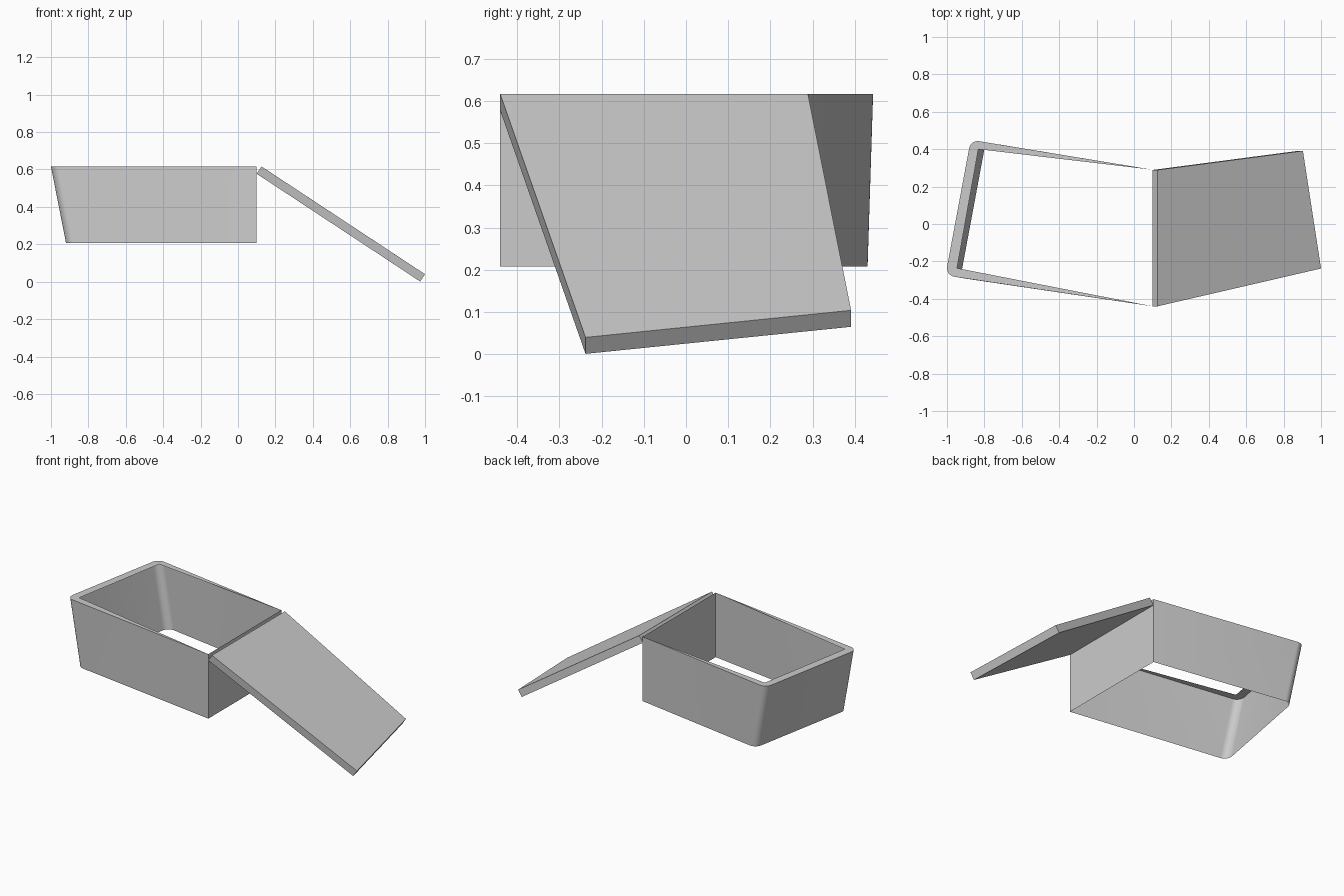
import bpy, bmesh, math
from mathutils import Vector

if "Cube" in bpy.data.objects:
    bpy.data.objects.remove(bpy.data.objects["Cube"], do_unlink=True)

grey = bpy.data.materials.new("plain grey")
grey.use_nodes = True
grey.diffuse_color = (0.6, 0.6, 0.6, 1)
grey.node_tree.nodes["Principled BSDF"].inputs["Base Color"].default_value = (0.6, 0.6, 0.6, 1)

TOP, BOTTOM, RADIUS, SEGMENTS = 0.616, 0.208, 0.047, 8


def finish(name, bm):
    bmesh.ops.recalc_face_normals(bm, faces=bm.faces)
    mesh = bpy.data.meshes.new(name)
    bm.to_mesh(mesh)
    bm.free()
    mesh.materials.append(grey)
    obj = bpy.data.objects.new(name, mesh)
    bpy.context.collection.objects.link(obj)
    return obj


def fillet(before, corner, after):
    """Points of a rounded corner between two straight sides."""
    p, c, n = Vector(before), Vector(corner), Vector(after)
    u, v = (p - c).normalized(), (n - c).normalized()
    half = u.angle(v) / 2
    centre = c + (u + v).normalized() * RADIUS / math.sin(half)
    reach = RADIUS / math.tan(half)
    a, b = c + u * reach - centre, c + v * reach - centre
    sweep = a.angle(b)
    return [centre + (a * math.sin((1 - t) * sweep) + b * math.sin(t * sweep)) / math.sin(sweep)
            for t in (i / SEGMENTS for i in range(SEGMENTS + 1))]


# Outline with two sharp corners at the hinge and two rounded far corners
hinge_front, hinge_back = (0.1, -0.44), (0.1, 0.29)


def outline(far_back, far_front):
    return ([Vector(hinge_front), Vector(hinge_back)]
            + fillet(hinge_back, far_back, far_front)
            + fillet(far_back, far_front, hinge_front))


# Open box: thin walls, far wall leaning outwards, flat rim widening from the hinge
bm = bmesh.new()
low, high = [[bm.verts.new((p.x, p.y, z)) for p in outline(*corners)] for z, corners in (
    (BOTTOM, ((-0.793, 0.437), (-0.928, -0.288))),
    (TOP, ((-0.873, 0.45), (-1.008, -0.275))))]
count = len(low)
for i in range(count):
    j = (i + 1) % count
    bm.faces.new((low[i], low[j], high[j], high[i]))

inner_back = bm.verts.new((-0.832, 0.4, TOP))
inner_front = bm.verts.new((-0.946, -0.236, TOP))
back_end = 2 + SEGMENTS
bm.faces.new((high[1], high[2], inner_back))
bm.faces.new((high[0], inner_front, high[-1]))
for i in range(2, count - 1):
    j = i + 1
    if j <= back_end:
        bm.faces.new((high[i], high[j], inner_back))
    elif i == back_end:
        bm.faces.new((high[i], high[j], inner_front, inner_back))
    else:
        bm.faces.new((high[i], high[j], inner_front))
box = finish("open_box", bm)
bpy.context.view_layer.objects.active = box
box.select_set(True)
bpy.ops.object.shade_smooth_by_angle(angle=math.radians(30))

# Sloping lid: a four-sided slab
bm = bmesh.new()
upper = [Vector(p) for p in ((0.126, -0.44, TOP), (1.0, -0.238, 0.04),
                             (0.903, 0.391, 0.104), (0.126, 0.289, TOP))]
drop = Vector((0.026, 0, 0.039))
t = [bm.verts.new(p) for p in upper]
b = [bm.verts.new(p - drop) for p in upper]
bm.faces.new(t)
bm.faces.new(b[::-1])
for i in range(4):
    j = (i + 1) % 4
    bm.faces.new((b[i], b[j], t[j], t[i]))
finish("sloping_lid", bm)
